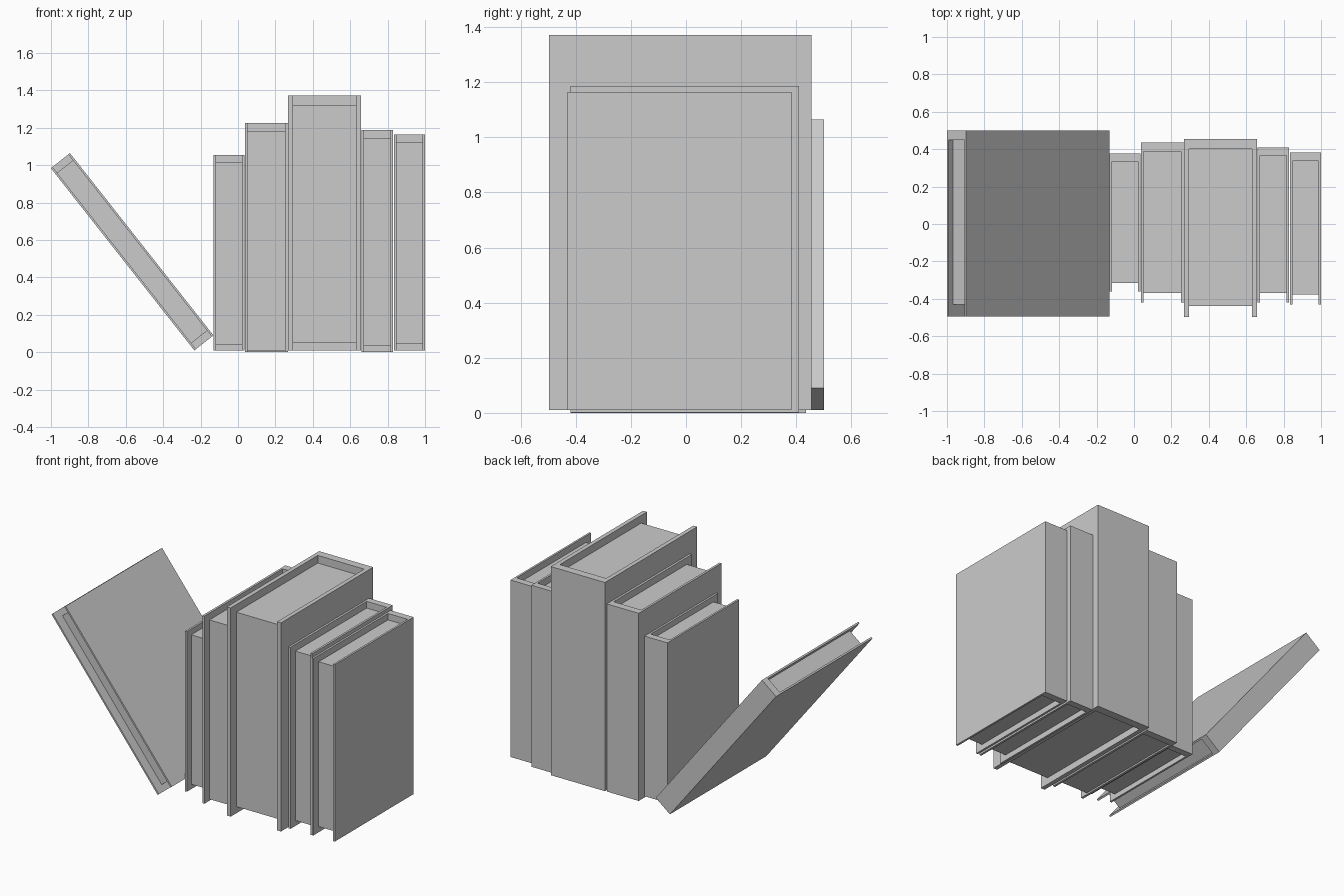
import bpy, bmesh
from mathutils import Matrix

if "Cube" in bpy.data.objects:
    bpy.data.objects.remove(bpy.data.objects["Cube"])


def make_object(name, bm, matrix):
    bm.transform(matrix)
    bmesh.ops.recalc_face_normals(bm, faces=bm.faces)
    mesh = bpy.data.meshes.new(name)
    bm.to_mesh(mesh)
    bm.free()
    bpy.context.collection.objects.link(bpy.data.objects.new(name, mesh))


def prism(profile, z0, z1):
    bm = bmesh.new()
    face = bm.faces.new([bm.verts.new((x, y, z0)) for x, y in profile])
    ext = bmesh.ops.extrude_face_region(bm, geom=[face])["geom"]
    verts = [v for v in ext if isinstance(v, bmesh.types.BMVert)]
    bmesh.ops.translate(bm, verts=verts, vec=(0, 0, z1 - z0))
    return bm


def book(name, x, board, y, page_y, z, page_z, matrix=Matrix()):
    (x0, x1), (y0, y1), (p0, p1) = x, y, page_y
    a, b = x0 + board, x1 - board
    # U-shaped cover: two boards joined by the spine at the back
    cover = [(x0, y0), (a, y0), (a, p1), (b, p1), (b, y0), (x1, y0), (x1, y1), (x0, y1)]
    make_object(name + "_cover", prism(cover, *z), matrix)
    # page block set in from the cover edges
    make_object(name + "_pages", prism([(a, p0), (b, p0), (b, p1), (a, p1)], *page_z), matrix)


# upright books: x range, board thickness, y range, page y range, z range, page z range
upright = [
    ((-0.13, 0.035), 0.013, (-0.36, 0.378), (-0.315, 0.334), (0.01, 1.055), (0.042, 1.017)),
    ((0.037, 0.267), 0.015, (-0.42, 0.435), (-0.368, 0.387), (0.0, 1.225), (0.01, 1.18)),
    ((0.267, 0.658), 0.028, (-0.497, 0.455), (-0.438, 0.402), (0.01, 1.372), (0.053, 1.322)),
    ((0.659, 0.83), 0.014, (-0.42, 0.41), (-0.369, 0.366), (0.002, 1.187), (0.037, 1.143)),
    ((0.834, 1.0), 0.013, (-0.43, 0.383), (-0.377, 0.338), (0.01, 1.165), (0.047, 1.123)),
]
for i, spec in enumerate(upright, 1):
    book(f"upright_book_{i}", *spec)

# leaning book, tilted to the left
tilt = Matrix.Translation((-0.566, 0, 0.537)) @ Matrix.Rotation(-0.667, 4, 'Y')
book("leaning_book", (-0.065, 0.065), 0.011, (-0.495, 0.5), (-0.43, 0.45),
     (-0.62, 0.62), (-0.58, 0.58), tilt)
